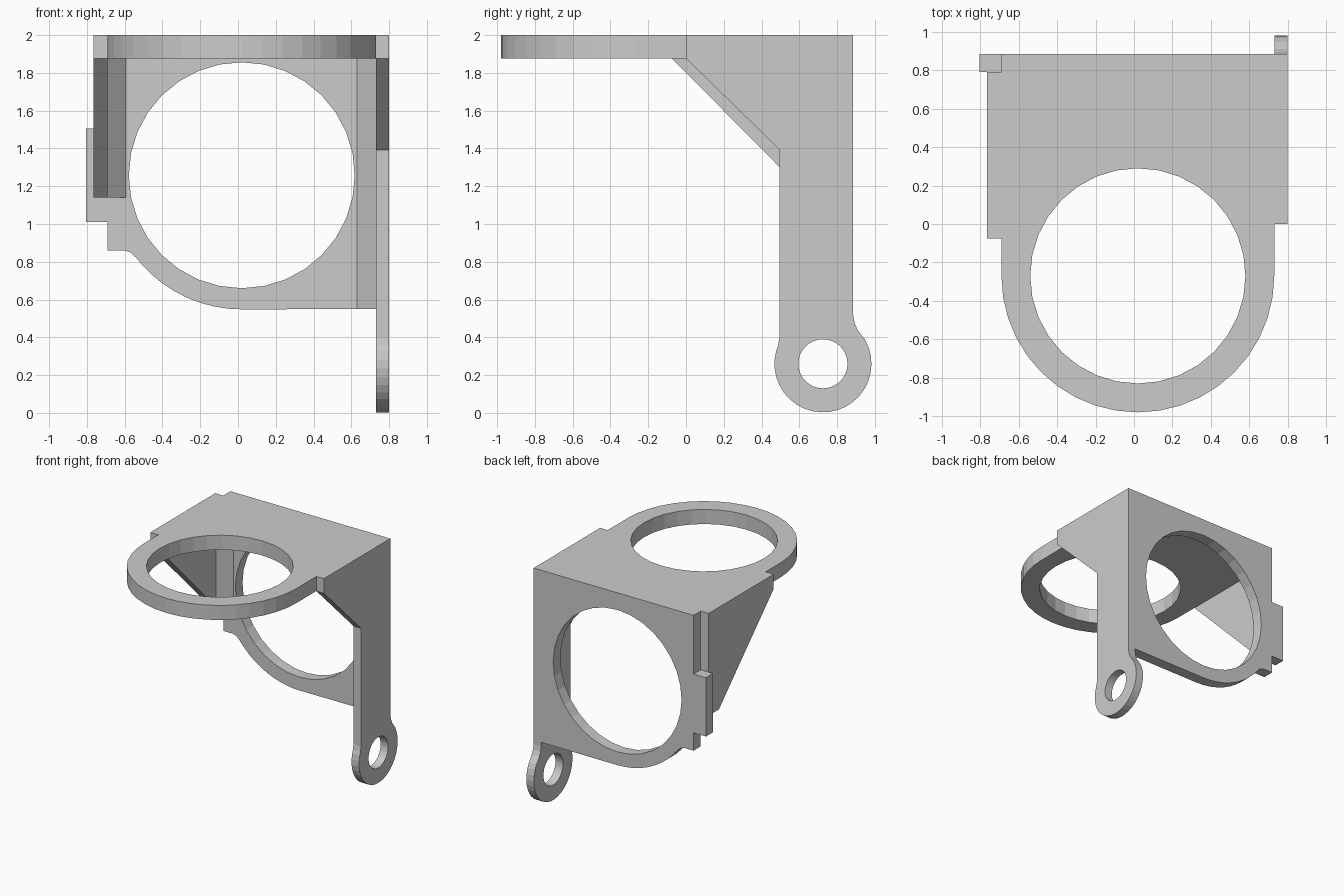
import bpy, bmesh
from math import sin, cos, radians, pi
from mathutils import Matrix

if "Cube" in bpy.data.objects:
    bpy.data.objects.remove(bpy.data.objects["Cube"])


def arc(cx, cy, r, a0, a1, n):
    return [(cx + r * cos(radians(a0 + (a1 - a0) * i / n)),
             cy + r * sin(radians(a0 + (a1 - a0) * i / n))) for i in range(n + 1)]


# Local (u, v, thickness) -> world axes for plates facing x, y or z
AXES = {'X': Matrix(((0, 0, 1), (1, 0, 0), (0, 1, 0))),
        'Y': Matrix(((1, 0, 0), (0, 0, -1), (0, 1, 0))),
        'Z': Matrix.Identity(3)}


def plate(name, outline, axis, lo, hi, hole=None):
    """Extrude an outline (with optional round hole) between lo and hi on an axis."""
    cu = bpy.data.curves.new(name, 'CURVE')
    cu.dimensions, cu.fill_mode, cu.extrude = '2D', 'BOTH', (hi - lo) / 2
    loops = [outline]
    if hole:
        loops.append(arc(*hole, 0, 360, 32)[:-1])
    for pts in loops:
        s = cu.splines.new('POLY')
        s.points.add(len(pts) - 1)
        for p, (u, v) in zip(s.points, pts):
            p.co = (u, v, 0, 1)
        s.use_cyclic_u = True
    ob = bpy.data.objects.new(name, cu)
    bpy.context.collection.objects.link(ob)
    bpy.ops.object.select_all(action='DESELECT')
    ob.select_set(True)
    bpy.context.view_layer.objects.active = ob
    bpy.ops.object.convert(target='MESH')
    ob = bpy.context.object
    m = AXES[axis].to_4x4()
    m.translation['XYZ'.index(axis)] = (lo + hi) / 2
    ob.data.transform(m)
    # Weld caps to walls and merge the flat triangles
    bm = bmesh.new()
    bm.from_mesh(ob.data)
    bmesh.ops.remove_doubles(bm, verts=bm.verts, dist=1e-4)
    bmesh.ops.dissolve_limit(bm, angle_limit=0.01, verts=bm.verts, edges=bm.edges)
    bmesh.ops.recalc_face_normals(bm, faces=bm.faces)
    for f in bm.faces:
        f.smooth = False
    bm.to_mesh(ob.data)
    bm.free()
    ob.name = name
    return ob


def rect(u0, v0, u1, v1):
    return [(u0, v0), (u1, v0), (u1, v1), (u0, v1)]


YB, YF = 0.885, 0.79      # back plate faces
XL, XLI = -0.765, -0.69   # left plate faces
XRI, XR = 0.73, 0.80      # right plate faces
ZT, ZU = 2.0, 1.877       # top plate faces

# Top plate with round front and large hole
plate('top_plate',
      [(XR, 0), (XR, YB), (XLI, YB), (XLI, YF), (XL, YF), (XL, -0.075), (XLI, -0.075)]
      + arc(0.02, -0.27, 0.71, 180, 360, 20) + [(XRI, 0)],
      'Z', ZU, ZT, (0.02, -0.27, 0.56))

# Back plate with rounded lower corner and large hole
plate('back_plate',
      [(XRI, ZU), (XLI, ZU), (XLI, 0.86), (-0.60, 0.86), (-0.57, 0.85), (-0.54, 0.823)]
      + arc(0.02, 1.258, 0.71, 222, 270, 8) + [(XRI, 0.55)],
      'Y', YF, YB, (0.02, 1.258, 0.598))

# Side tab on the back plate
plate('side_tab', rect(-0.805, 1.01, XLI, 1.505), 'Y', YF, YB)

# Left triangular gusset
plate('left_gusset', [(-0.075, ZU), (0.655, 1.14), (YF, 1.14), (YF, ZU)], 'X', XL, XLI)

# Right arm with mounting eye
plate('right_arm',
      [(0, ZU), (0.495, 1.393), (0.495, 0.40), (0.487, 0.355)]
      + arc(0.725, 0.26, 0.257, 165, 390, 22)
      + [(0.91, 0.437), (0.893, 0.475), (YB, 0.52), (YB, ZU)],
      'X', XRI, XR, (0.725, 0.26, 0.13))

# Inner corner chamfers joining the sides to the back plate
plate('left_corner_fillet', [(XLI, YF), (XLI, YF - 0.1), (-0.593, YF)], 'Z', 1.14, ZU)
plate('right_corner_fillet', [(XRI, YF), (0.63, YF), (XRI, YF - 0.1)], 'Z', 0.55, ZU)
